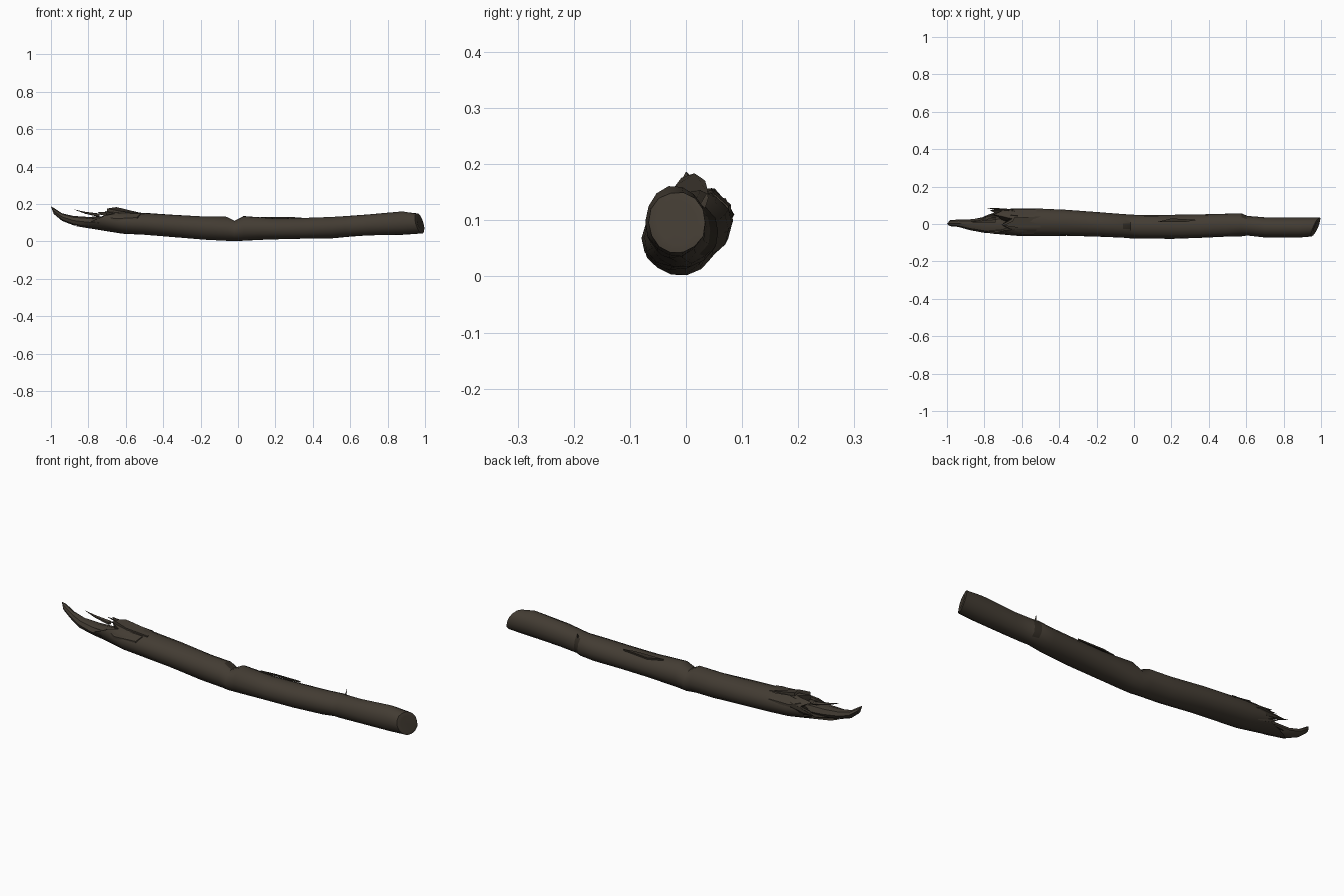
import bpy, bmesh, math, random
from mathutils import Vector

if "Cube" in bpy.data.objects:
    bpy.data.objects.remove(bpy.data.objects["Cube"])
random.seed(4)

def material(name, rgb):
    m = bpy.data.materials.new(name)
    m.diffuse_color = (*rgb, 1)
    m.use_nodes = True
    m.node_tree.nodes["Principled BSDF"].inputs["Base Color"].default_value = m.diffuse_color
    return m

BARK = material("dark bark", (0.056, 0.045, 0.033))
SPLIT = material("shadowed split wood", (0.030, 0.024, 0.017))

def finish(name, bm, angle=40):
    bmesh.ops.recalc_face_normals(bm, faces=bm.faces)
    me = bpy.data.meshes.new(name)
    bm.to_mesh(me)
    bm.free()
    ob = bpy.data.objects.new(name, me)
    bpy.context.collection.objects.link(ob)
    for m in (BARK, SPLIT):
        me.materials.append(m)
    bpy.ops.object.select_all(action='DESELECT')
    ob.select_set(True)
    bpy.context.view_layer.objects.active = ob
    bpy.ops.object.shade_smooth_by_angle(angle=math.radians(angle))
    return ob

def ring(bm, x, y0, y1, z0, z1, n, jitter=0.0, shift=None):
    """Rounded section filling the given y and z limits."""
    out = []
    for i in range(n):
        a = math.tau * i / n
        r = 1 - random.uniform(0, jitter)
        y = (y0 + y1) / 2 + (y1 - y0) / 2 * r * math.cos(a)
        z = (z0 + z1) / 2 + (z1 - z0) / 2 * r * math.sin(a)
        out.append(bm.verts.new((x + (shift(i, y, z) if shift else 0), y, z)))
    return out

def bridge(bm, a, b, mat=0):
    n = len(a)
    for i in range(n):
        bm.faces.new((a[i], a[(i + 1) % n], b[(i + 1) % n], b[i])).material_index = mat

def fan(bm, r, point, mat=0):
    c = bm.verts.new(point)
    for i in range(len(r)):
        bm.faces.new((r[i], r[(i + 1) % len(r)], c)).material_index = mat

# --- Trunk: x, y limits, z limits of each section ---
N = 14
sections = [(-0.62, -.066, .085, .040, .160), (-0.50, -.066, .084, .032, .155),
            (-0.36, -.065, .078, .022, .146), (-0.18, -.070, .064, .008, .136),
            (-0.06, -.076, .054, .002, .134), (-0.02, -.077, .052, .001, .113),
            (0.03, -.077, .050, .002, .138), (0.20, -.081, .050, .010, .126),
            (0.35, -.077, .054, .012, .128), (0.50, -.070, .058, .014, .134),
            (0.575, -.066, .060, .022, .138), (0.605, -.064, .046, .025, .140),
            (0.70, -.073, .038, .030, .148), (0.88, -.074, .036, .034, .163)]
# jagged reach of the broken end around the section, starting at the back side
JAG = [-.10, -.03, -.08, .02, -.04, .02, -.05, -.09, -.13, -.17, -.20, -.17, -.11, -.04]
bm = bmesh.new()
jag = ring(bm, -0.67, -.058, .082, .052, .158, N, 0.04, lambda i, y, z: JAG[i])
for v in jag:                                   # the underside tapers and lifts
    t = max(0, -0.67 - v.co.x)
    v.co.z += 0.14 * t
    v.co.y *= 1 - 0.9 * t
rings = [jag] + [ring(bm, *s, N, 0.05) for s in sections]
rings.append(ring(bm, 0.978, -.068, .036, .040, .152, N, 0.04,
                  lambda i, y, z: 0.42 * y - 0.25 * (z - .095)))
for k, (a, b) in enumerate(zip(rings, rings[1:])):
    bridge(bm, a, b)
# dark bark step on the back, and a dark notch on top
for f in bm.faces:
    c = f.calc_center_median()
    if 0.575 < c.x < 0.605 and c.y > 0.02:
        f.material_index = 1
    if -0.06 < c.x < -0.02 and c.z > 0.10 and abs(c.y + .01) < .02:
        f.material_index = 1
# hollow, torn left end
inner = [bm.verts.new((v.co.x * 0.4 - 0.42, v.co.y * 0.65, 0.105 + (v.co.z - 0.105) * 0.65)) for v in jag]
bridge(bm, jag, inner, 1)
fan(bm, inner, (-0.68, 0, 0.105), 1)
# dished cut at the right end
cut = rings[-1]
mid = Vector((0.972, -.016, .096))
inset = [bm.verts.new(v.co.lerp(mid, 0.3) + Vector((0.004, 0, 0))) for v in cut]
bridge(bm, cut, inset)
fan(bm, inset, mid - Vector((0.008, 0, 0)))
finish("trunk", bm)

# --- Tapered strips of wood along a path of (x, y, z, half width, half height) ---
def strip(name, path, n=6, mat=0, tip=None):
    bm = bmesh.new()
    rs = [ring(bm, x, y - w, y + w, z - h, z + h, n, 0.12) for x, y, z, w, h in path]
    for a, b in zip(rs, rs[1:]):
        bridge(bm, a, b, mat)
    fan(bm, rs[0], path[0][:3], mat)
    fan(bm, rs[-1], tip or path[-1][:3], mat)
    return finish(name, bm)

strip("broken_tongue", [(-.66, -.005, .095, .050, .045), (-.80, -.008, .103, .042, .030),
                        (-.88, -.004, .112, .030, .026), (-.94, .004, .131, .021, .022),
                        (-.985, .004, .163, .017, .017)], 8, 0, (-1.0, 0, .187))

# root point, then tip, with root width and height
splinters = [((-.74, .02, .140), (-.88, .010, .172), .015, .010),
             ((-.64, .066, .120), (-.79, .086, .110), .014, .022),
             ((-.66, .058, .085), (-.77, .070, .100), .014, .020),
             ((-.62, .040, .145), (-.78, .050, .150), .020, .010),
             ((-.64, -.035, .125), (-.80, -.040, .125), .016, .014),
             ((-.68, .035, .080), (-.84, .030, .095), .020, .018)]
for k, (a, b, w, h) in enumerate(splinters):
    a, b = Vector(a), Vector(b)
    m = a.lerp(b, 0.55) + Vector((0, 0, -0.004))
    strip(f"splinter_{k + 1}", [(*a, w, h), (*m, w * .6, h * .6)], 5, k % 2, tuple(b))

# --- Lifted bark flaps near the break ---
def flap(name, pts, thick=0.006, mat=0):
    bm = bmesh.new()
    top = [bm.verts.new(p) for p in pts]
    low = [bm.verts.new((x, y, z - thick)) for x, y, z in pts]
    bm.faces.new(top)
    bm.faces.new(low[::-1])
    bridge(bm, top, low)
    for f in bm.faces:
        f.material_index = mat
    finish(name, bm)

flap("bark_flap_top", [(-.50, -.02, .152), (-.50, .04, .148), (-.60, .036, .164),
                       (-.64, .034, .171), (-.65, .015, .184), (-.70, -.008, .176), (-.62, -.02, .160)], .018)
flap("bark_flap_front", [(-.54, -.058, .128), (-.52, -.030, .150), (-.64, -.028, .152),
                         (-.72, -.040, .138), (-.66, -.060, .122)], .012)
flap("bark_flap_back", [(-.52, .076, .125), (-.52, .050, .148), (-.62, .045, .158),
                        (-.70, .060, .146), (-.64, .080, .128)], .012)
flap("split_streak", [(.12, .010, .131), (.28, .012, .130), (.34, .022, .129), (.20, .030, .124)], .008, 1)
# tiny twig stub on the bark step
strip("twig_stub", [(.59, .030, .125, .006, .006), (.592, .036, .140, .004, .004)], 5, 0, (.59, .038, .150))
